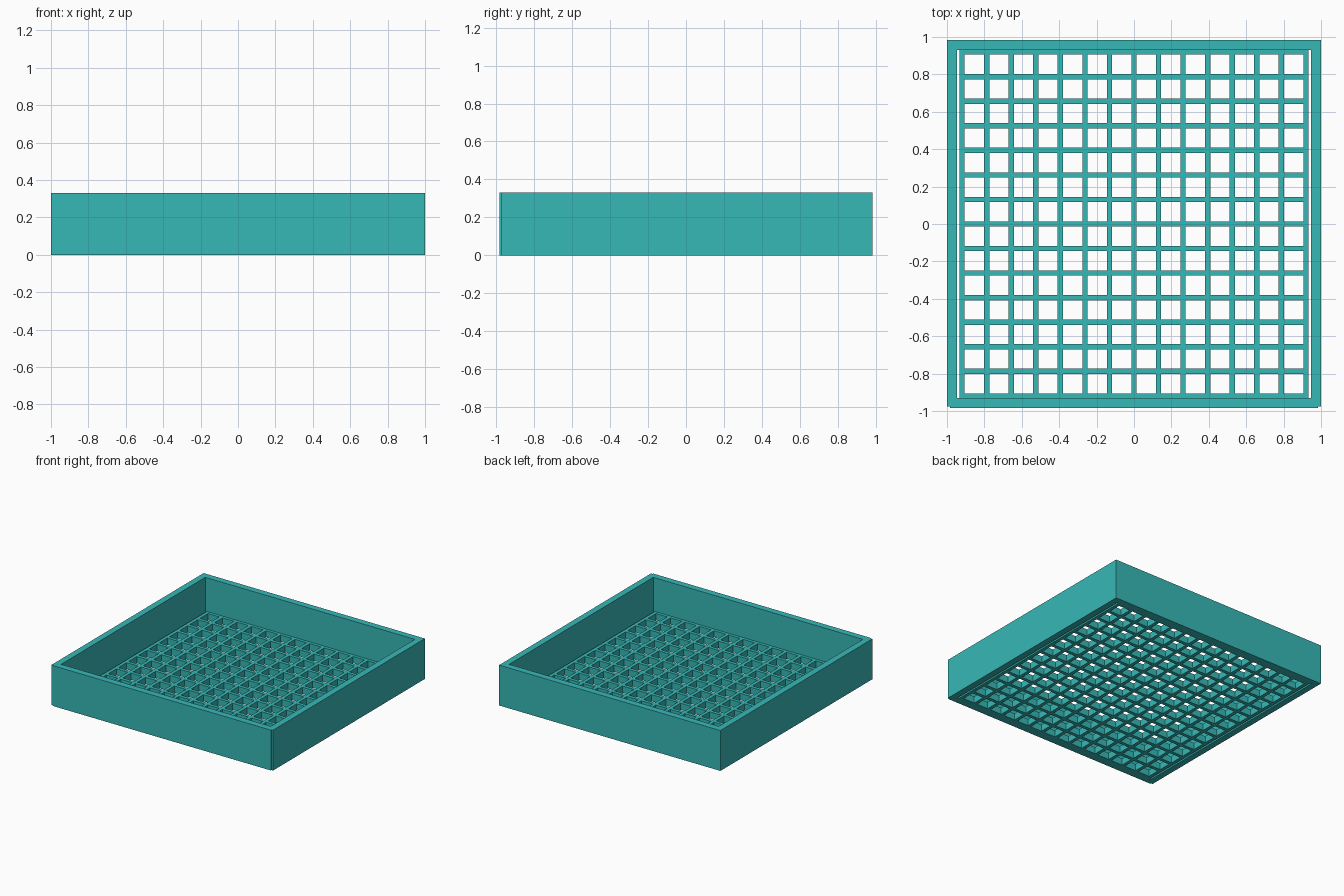
import bpy

cube = bpy.data.objects.get("Cube")
if cube:
    bpy.data.objects.remove(cube, do_unlink=True)

teal = bpy.data.materials.new("teal")
teal.use_nodes = True
colour = (0.037, 0.48, 0.47, 1)
teal.diffuse_color = colour
teal.node_tree.nodes["Principled BSDF"].inputs["Base Color"].default_value = colour


def box(name, x0, x1, y0, y1, z0, z1):
    bpy.ops.mesh.primitive_cube_add(
        size=1, location=((x0 + x1) / 2, (y0 + y1) / 2, (z0 + z1) / 2))
    ob = bpy.context.object
    ob.name = name
    ob.scale = (x1 - x0, y1 - y0, z1 - z0)
    ob.data.materials.append(teal)
    return ob


HEIGHT, FLOOR = 0.33, 0.055
DEPTH = 0.984      # half depth of the tray
INNER_Y = 0.93     # inner face of front and back walls
INNER_X = 0.947    # inner face of side walls
GRID = 0.933       # half size of the grid floor
CELLS = 14
BAR = 0.028
PITCH = (2 * GRID - BAR) / CELLS

# Four walls; the front one stands slightly proud of the side walls
box("back_wall", -INNER_X, INNER_X, INNER_Y, DEPTH, 0, HEIGHT)
box("front_wall", -0.985, 0.985, -DEPTH, -INNER_Y, 0, HEIGHT)
box("left_wall", INNER_X, 1, -DEPTH + 0.008, DEPTH, 0, HEIGHT)
box("right_wall", -1, -INNER_X, -DEPTH + 0.008, DEPTH, 0, HEIGHT)

# Grid floor: lengthwise bars, with short cross bars between them
for i in range(CELLS + 1):
    p = -GRID + i * PITCH
    box("lengthwise_bar", p, p + BAR, -INNER_Y, INNER_Y, 0, FLOOR)
    box("cross_bar", -GRID + BAR / 2, GRID - BAR / 2,
        max(p, -INNER_Y), min(p + BAR, INNER_Y), 0, FLOOR)
